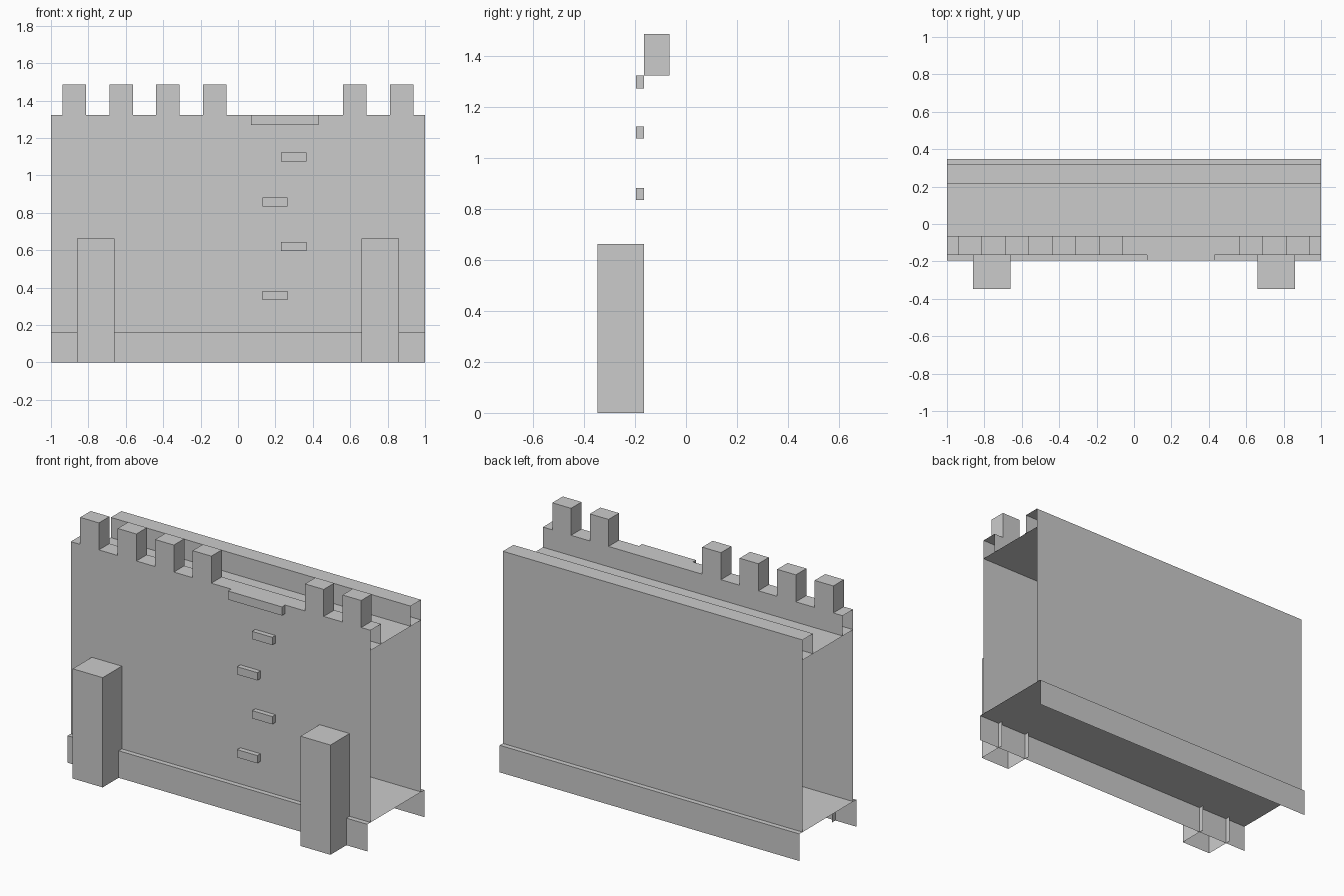
import bpy, bmesh
from mathutils import Vector

if "Cube" in bpy.data.objects:
    bpy.data.objects.remove(bpy.data.objects["Cube"])


def shell(name, boxes, skip):
    """One object of axis-aligned boxes; faces whose direction is in skip stay open."""
    dirs = {'-x': (-1, 0, 0), '+x': (1, 0, 0), '-y': (0, -1, 0),
            '+y': (0, 1, 0), '-z': (0, 0, -1), '+z': (0, 0, 1)}
    bm = bmesh.new()
    for x0, x1, y0, y1, z0, z1 in boxes:
        verts = bmesh.ops.create_cube(bm, size=1)['verts']
        lo, size = Vector((x0, y0, z0)), Vector((x1 - x0, y1 - y0, z1 - z0))
        for v in verts:
            v.co = lo + (v.co + Vector((.5, .5, .5))) * size
    bm.normal_update()
    gone = [f for f in bm.faces
            if any(f.normal.dot(Vector(dirs[s])) > .9 for s in skip)]
    bmesh.ops.delete(bm, geom=gone, context='FACES')
    mesh = bpy.data.meshes.new(name)
    bm.to_mesh(mesh)
    bm.free()
    obj = bpy.data.objects.new(name, mesh)
    bpy.context.collection.objects.link(obj)
    return obj


FRONT, BACK = -0.165, 0.317      # wall faces
PLINTH, WALK, TOP = 0.163, 1.20, 1.322
THICK, LEDGE = 0.10, 0.03
open_ends = ('-x', '+x', '-z')

# Wall segment, open at both ends so it can tile
shell('plinth', [(-1, 1, FRONT - LEDGE, BACK + LEDGE, 0, PLINTH)], open_ends)
shell('wall_and_walkway', [(-1, 1, FRONT, BACK, PLINTH, WALK)], open_ends)
shell('front_parapet', [(-1, 1, FRONT, FRONT + THICK, WALK, TOP)], open_ends)
shell('back_parapet', [(-1, 1, BACK - THICK, BACK, WALK, TOP)], open_ends)

# Merlons along the front, with a gap above the climbing steps
shell('merlons', [(x - .0625, x + .0625, FRONT, FRONT + THICK, TOP, 1.485)
                  for x in (-.875, -.625, -.375, -.125, .625, .875)], ('-z',))

# Buttresses
shell('buttresses', [(x - .1, x + .1, -.347, FRONT, 0, .662)
                     for x in (-.76, .76)], ('+y', '-z'))

# Staggered steps and the ledge at the top
steps = [(x - .0675, x + .0675, FRONT - LEDGE, FRONT, z - .0235, z + .0235)
         for x, z in ((.198, .358), (.298, .62), (.198, .858), (.298, 1.098))]
shell('climbing_steps', steps, ('+y',))
shell('top_ledge', [(.07, .43, FRONT - LEDGE, FRONT, 1.27, TOP)], ('+y',))
